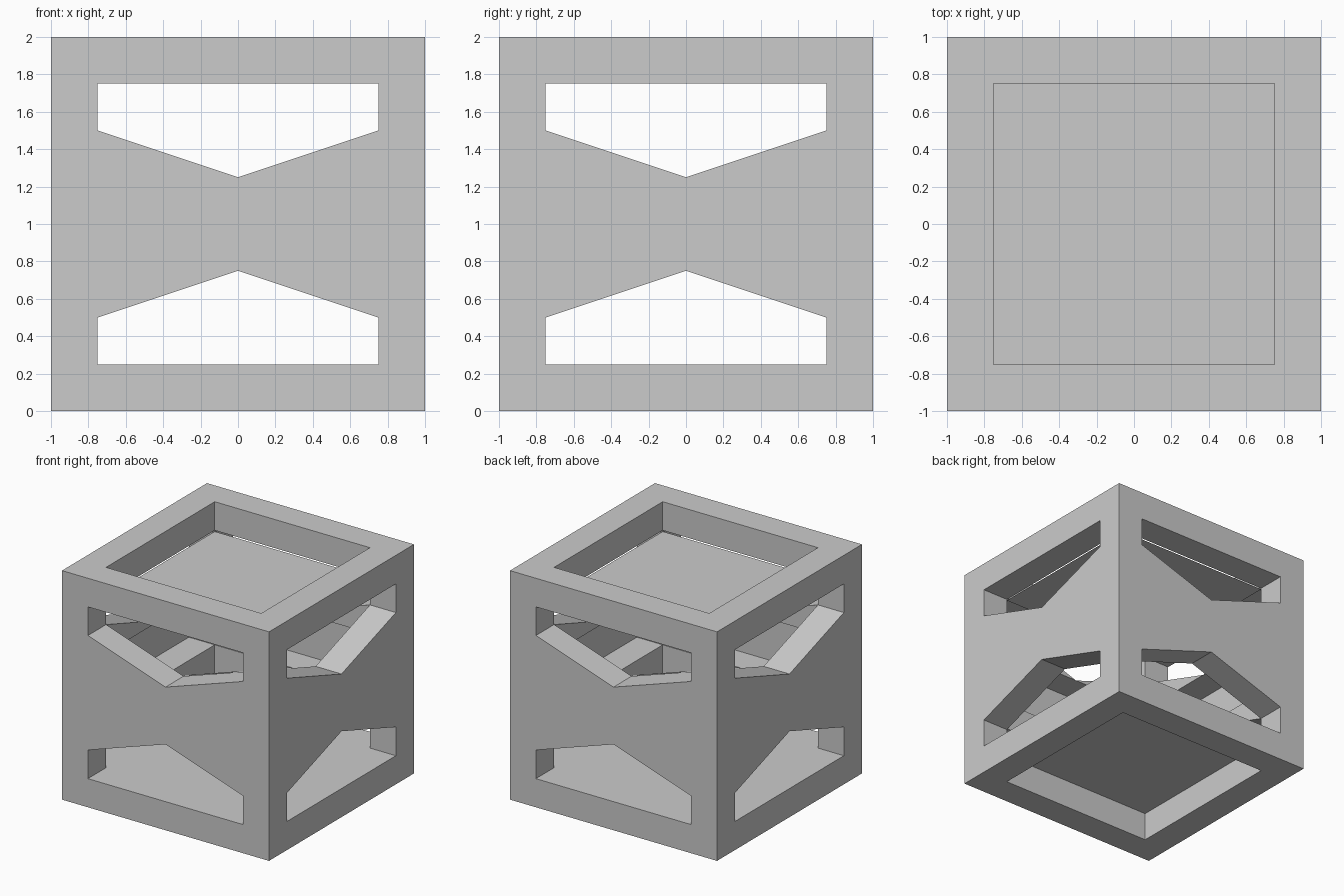
import bpy, bmesh, math
from mathutils import Vector, Matrix

if "Cube" in bpy.data.objects:
    bpy.data.objects.remove(bpy.data.objects["Cube"])

O, I = 1.0, 0.75              # outer and inner half widths


def add_face(bm, pts, normal):
    """Add a polygon whose normal points roughly along the given direction."""
    f = bm.faces.new([bm.verts.new(p) for p in pts])
    f.normal_update()
    if f.normal.dot(Vector(normal)) < 0:
        f.normal_flip()


def finish(bm, name):
    bmesh.ops.remove_doubles(bm, verts=bm.verts[:], dist=1e-4)
    mesh = bpy.data.meshes.new(name)
    bm.to_mesh(mesh)
    bm.free()
    bpy.context.collection.objects.link(bpy.data.objects.new(name, mesh))


def build_side(bm):
    """One side wall, facing -y."""
    def flat(xz, y, n):
        add_face(bm, [(x, y, z) for x, z in xz], (0, n, 0))

    def rect(x0, x1, z0, z1):
        return [(x0, z0), (x1, z0), (x1, z1), (x0, z1)]

    # outer skin: posts and bow-tie panel
    for s in (-1, 1):
        flat(rect(s * O, s * I, 0.25, 1.75), -O, -1)
    flat([(-I, 0.5), (0, 0.75), (I, 0.5), (I, 1.5), (0, 1.25), (-I, 1.5)], -O, -1)

    for m in (-1, 1):         # lower and upper halves, mirrored about z = 1
        def h(d):
            return 1 + m * d
        # rails: outside, inside and end rim
        flat([(-O, h(0.75)), (O, h(0.75)), (O, h(1)), (-O, h(1))], -O, -1)
        flat([(-I, h(0.75)), (I, h(0.75)), (I, h(1)), (-I, h(1))], -I, 1)
        add_face(bm, [(-O, -O, h(1)), (O, -O, h(1)), (I, -I, h(1)), (-I, -I, h(1))], (0, 0, m))
        # window reveal
        win = [(-I, h(0.75)), (I, h(0.75)), (I, h(0.5)), (0, h(0.25)), (-I, h(0.5))]
        for a, b in zip(win, win[1:] + win[:1]):
            mid = Vector((-(a[0] + b[0]) / 2, 0, h(0.55) - (a[1] + b[1]) / 2))
            add_face(bm, [(a[0], -O, a[1]), (b[0], -O, b[1]),
                          (b[0], -I, b[1]), (a[0], -I, a[1])], mid)
        # inner gusset triangles and the ledge behind the panel
        for s in (-1, 1):
            flat([(0, h(0.25)), (s * I, h(0.25)), (s * I, h(0.5))], -I, 1)
        add_face(bm, [(-I, -O, h(0.25)), (I, -O, h(0.25)),
                      (I, -I, h(0.25)), (-I, -I, h(0.25))], (0, 0, -m))
    # post flanks between the ledges
    for s in (-1, 1):
        add_face(bm, [(s * I, -O, 0.75), (s * I, -I, 0.75),
                      (s * I, -I, 1.25), (s * I, -O, 1.25)], (-s, 0, 0))


# crate frame: the same side four times around
bm = bmesh.new()
for k in range(4):
    start = len(bm.verts)
    build_side(bm)
    bm.verts.ensure_lookup_table()
    bmesh.ops.rotate(bm, verts=bm.verts[start:], cent=(0, 0, 0),
                     matrix=Matrix.Rotation(k * math.pi / 2, 3, 'Z'))
finish(bm, "crate_frame")

# thin recessed plates
for name, z, n in (("bottom_plate", 0.25, 1), ("top_plate", 1.74, 1)):
    bm = bmesh.new()
    add_face(bm, [(-I, -I, z), (I, -I, z), (I, I, z), (-I, I, z)], (0, 0, n))
    finish(bm, name)
